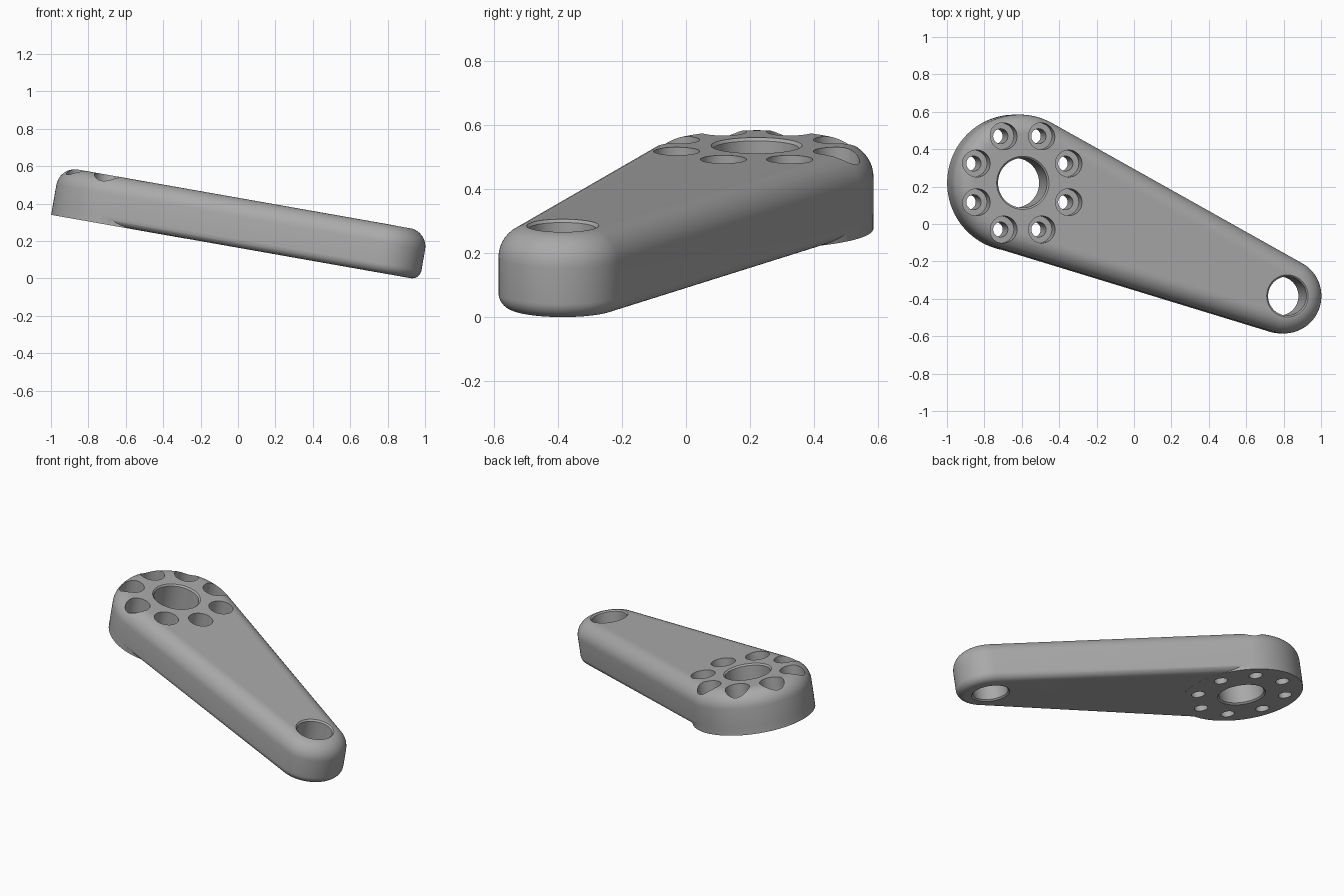
import bpy, bmesh
from math import atan2, acos, cos, sin, hypot, pi, radians, sqrt
from mathutils import Matrix, Vector

cube = bpy.data.objects.get("Cube")
if cube:
    bpy.data.objects.remove(cube)

# Main sizes, in the untilted frame with the hub centre as origin
HUB_R, TIP_R, THICK = 0.365, 0.2, 0.263
TOP_FILLET, BASE_FILLET = 0.1, 0.05
TIP = Vector((1.437, -0.605, 0))
BOLT_RING = 0.27
PLACE = Matrix.Translation((-0.64, 0.22, 0.277)) @ Matrix.Rotation(radians(10), 4, 'Y')

metal = bpy.data.materials.new("plain grey")
metal.use_nodes = True
GREY = (0.4, 0.4, 0.4, 1)
metal.diffuse_color = GREY
metal.node_tree.nodes["Principled BSDF"].inputs["Base Color"].default_value = GREY


def loft(name, loops):
    """Skin a stack of equal closed loops and cap both ends."""
    bm = bmesh.new()
    rings = [[bm.verts.new(p) for p in loop] for loop in loops]
    n = len(rings[0])
    for low, high in zip(rings, rings[1:]):
        for i in range(n):
            j = (i + 1) % n
            bm.faces.new((low[i], low[j], high[j], high[i]))
    bm.faces.new(rings[0][::-1])
    bm.faces.new(rings[-1])
    mesh = bpy.data.meshes.new(name)
    bm.to_mesh(mesh)
    bm.free()
    mesh.materials.append(metal)
    obj = bpy.data.objects.new(name, mesh)
    bpy.context.collection.objects.link(obj)
    return obj


def turned(name, centre, profile, sides=64):
    """Round solid from (radius, height) pairs."""
    return loft(name, [[(centre[0] + r * cos(2 * pi * i / sides),
                         centre[1] + r * sin(2 * pi * i / sides), z)
                        for i in range(sides)] for r, z in profile])


def outline(inset, z):
    """Two arcs joined by their common tangents, shrunk by inset."""
    axis = atan2(TIP.y, TIP.x)
    spread = acos((HUB_R - TIP_R) / hypot(TIP.x, TIP.y))
    points = []
    for centre, radius, start, sweep, steps in (
            (Vector(), HUB_R, axis + spread, 2 * pi - 2 * spread, 64),
            (TIP, TIP_R, axis - spread, 2 * spread, 40)):
        for i in range(steps + 1):
            a = start + sweep * i / steps
            r = radius - inset
            points.append((centre.x + r * cos(a), centre.y + r * sin(a), z))
    return points


def combine(target, tool, operation):
    mod = target.modifiers.new(tool.name, 'BOOLEAN')
    mod.operation, mod.object, mod.solver = operation, tool, 'EXACT'
    bpy.context.view_layer.objects.active = target
    bpy.ops.object.modifier_apply(modifier=mod.name)
    bpy.data.objects.remove(tool)


# Arm body with rounded lower and upper edges
STEPS = 10
loops = []
for i in range(STEPS + 1):
    a = pi / 2 * i / STEPS
    loops.append(outline(BASE_FILLET * (1 - sin(a)), BASE_FILLET * (1 - cos(a))))
for i in range(STEPS + 1):
    a = pi / 2 * i / STEPS
    loops.append(outline(TOP_FILLET * (1 - cos(a)), THICK - TOP_FILLET * (1 - sin(a))))
arm = loft("crank_arm", loops)

# Square-edged foot under the hub
foot = turned("hub_foot", (0, 0), [(HUB_R - 0.0005, -0.0005), (HUB_R - 0.0005, 0.12)], 128)
combine(arm, foot, 'UNION')


# Chamfered through holes at both ends
def bore(name, centre, radius, chamfer):
    wide = radius + chamfer
    return turned(name, centre, [(wide + 0.02, -0.02), (wide, 0), (radius, chamfer),
                                 (radius, THICK - chamfer), (wide, THICK),
                                 (wide + 0.02, THICK + 0.02)], 96)


combine(arm, bore("hub_bore", (0, 0), 0.133, 0.009), 'DIFFERENCE')
combine(arm, bore("tip_bore", TIP, 0.104, 0.009), 'DIFFERENCE')

# Ring of counterbored bolt holes
for k in range(8):
    a = pi / 8 + k * pi / 4
    hole = turned("bolt_hole", (BOLT_RING * cos(a), BOLT_RING * sin(a)),
                  [(0.04, -0.05), (0.04, THICK - 0.1),
                   (0.072, THICK - 0.1), (0.072, THICK + 0.05)], 40)
    combine(arm, hole, 'DIFFERENCE')

# Tilt into place and smooth
arm.data.transform(PLACE)
bpy.ops.object.select_all(action='DESELECT')
arm.select_set(True)
bpy.context.view_layer.objects.active = arm
bpy.ops.object.shade_smooth_by_angle(angle=radians(30))
